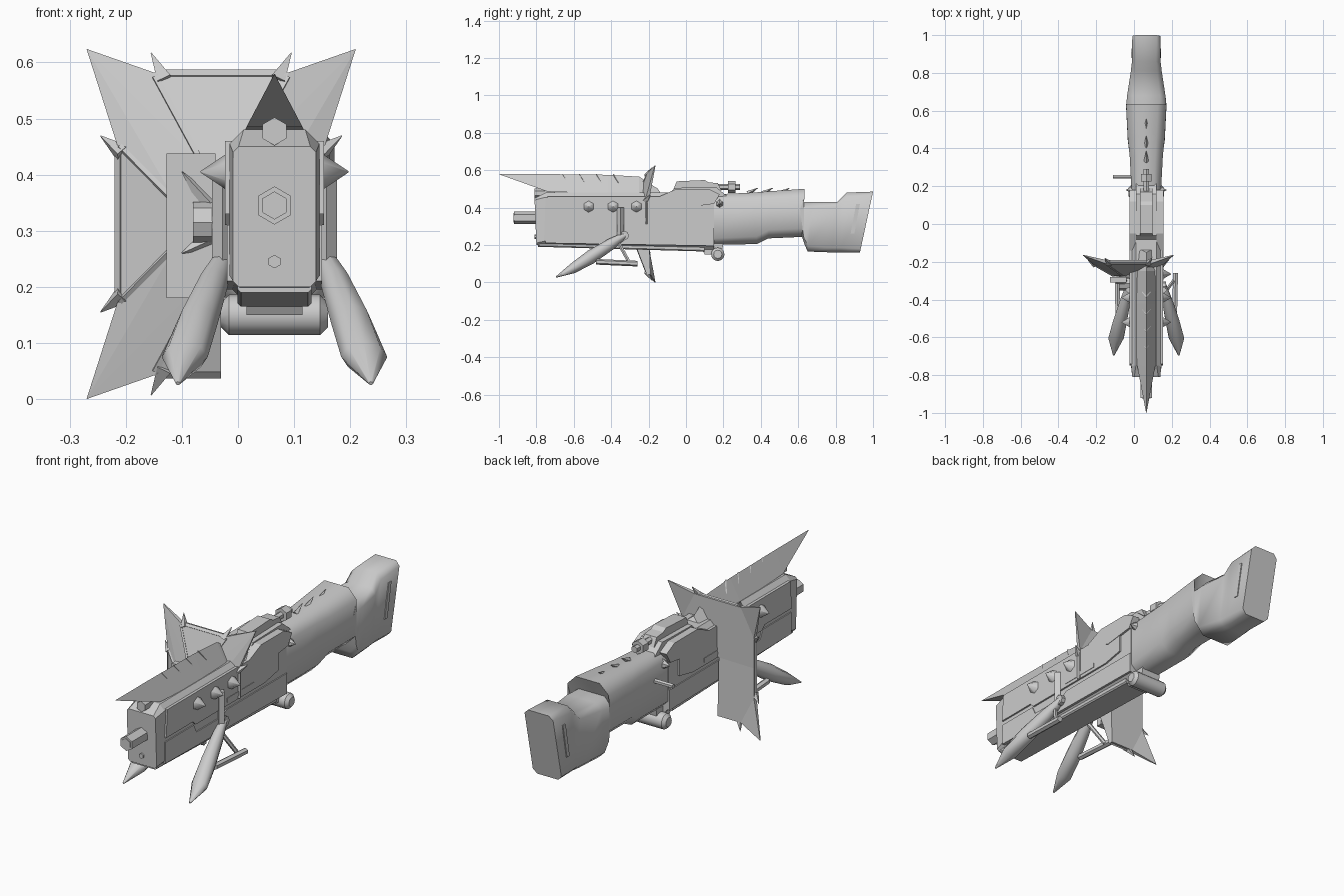
import bpy, math
from mathutils import Vector

CX = 0.065  # centre line of the gun
grey = bpy.data.materials.new("steel_grey")
grey.diffuse_color = (0.6, 0.6, 0.6, 1)


def mesh(name, verts, faces, smooth=0):
    me = bpy.data.meshes.new(name)
    me.from_pydata([tuple(v) for v in verts], [], faces)
    ob = bpy.data.objects.new(name, me)
    bpy.context.collection.objects.link(ob)
    me.materials.append(grey)
    bpy.context.view_layer.objects.active = ob
    for o in bpy.context.selected_objects:
        o.select_set(False)
    ob.select_set(True)
    bpy.ops.object.mode_set(mode='EDIT')
    bpy.ops.mesh.select_all(action='SELECT')
    bpy.ops.mesh.normals_make_consistent(inside=False)
    bpy.ops.object.mode_set(mode='OBJECT')
    if smooth:
        bpy.ops.object.shade_smooth_by_angle(angle=math.radians(smooth))
    return ob


def loft(name, rings, smooth=0):
    """Skin closed rings of equal length and cap both ends."""
    n = len(rings[0])
    verts = [v for r in rings for v in r]
    faces = [tuple(range(n)), tuple(range((len(rings) - 1) * n, len(rings) * n))]
    for k in range(len(rings) - 1):
        for i in range(n):
            j = (i + 1) % n
            faces.append((k * n + i, k * n + j, (k + 1) * n + j, (k + 1) * n + i))
    return mesh(name, verts, faces, smooth)


def rod(name, a, b, r1, r2=None, n=6, smooth=0):
    """Straight prism or cone between two points."""
    a, b = Vector(a), Vector(b)
    r2 = r1 if r2 is None else r2
    d = (b - a).normalized()
    up = Vector((0, 0, 1)) if abs(d.z) < 0.9 else Vector((0, 1, 0))
    u = d.cross(up).normalized()
    v = u.cross(d)

    def ring(c, r):
        return [c + r * (v * math.cos(t * math.tau / n) + u * math.sin(t * math.tau / n)) for t in range(n)]
    return loft(name, [ring(a, r1), ring(b, r2)], smooth)


def plate(name, x0, x1, profile):
    """Extrude a (y, z) profile along x."""
    return loft(name, [[(x, y, z) for y, z in profile] for x in (x0, x1)])


def section(yb, yt, z0, z1, w, c):
    """Chamfered ring; yb and yt let the ring lean."""
    pts = [(-w + c, z0), (w - c, z0), (w, z0 + c), (w, z1 - c), (w - c, z1), (-w + c, z1), (-w, z1 - c), (-w, z0 + c)]
    return [(CX + x, yb + (yt - yb) * (z - z0) / (z1 - z0), z) for x, z in pts]


# Main receiver, sloping front and belly
loft("receiver", [section(-0.80, -0.81, 0.20, 0.45, 0.074, 0.010),
                  section(-0.76, -0.75, 0.195, 0.48, 0.080, 0.025),
                  section(0.15, 0.15, 0.175, 0.48, 0.080, 0.025)])
loft("belly_plate", [section(-0.79, -0.79, 0.19, 0.23, 0.066, 0.006),
                     section(0.10, 0.10, 0.165, 0.22, 0.066, 0.006)])

# Stock with swollen middle and stepped butt
loft("stock", [section(0.14, 0.14, 0.20, 0.47, 0.076, 0.035),
               section(0.38, 0.36, 0.205, 0.48, 0.088, 0.04),
               section(0.44, 0.46, 0.235, 0.488, 0.098, 0.045),
               section(0.62, 0.635, 0.243, 0.50, 0.107, 0.045),
               section(0.635, 0.605, 0.20, 0.43, 0.107, 0.04),
               section(0.65, 0.68, 0.165, 0.43, 0.102, 0.03),
               section(0.78, 0.81, 0.16, 0.43, 0.082, 0.025),
               section(0.82, 0.86, 0.16, 0.48, 0.076, 0.025),
               section(0.93, 1.00, 0.16, 0.485, 0.074, 0.02)], smooth=62)

# Side armour, mirrored
for s, side in ((-1, "left"), (1, "right")):
    X = lambda d: CX + s * d
    plate("upper_panel_" + side, X(0.07), X(0.088),
          [(-0.75, 0.33), (-0.55, 0.33), (-0.53, 0.31), (-0.02, 0.31), (0.08, 0.33), (0.08, 0.46), (-0.74, 0.46)])
    plate("lower_panel_" + side, X(0.07), X(0.085),
          [(-0.75, 0.21), (0.15, 0.195), (0.15, 0.29), (-0.30, 0.29), (-0.33, 0.27), (-0.52, 0.27), (-0.54, 0.31), (-0.75, 0.31)])
    plate("rear_panel_" + side, X(0.055), X(0.09),
          [(-0.14, 0.46), (0.0, 0.40), (0.15, 0.42), (0.18, 0.47), (0.12, 0.50), (-0.05, 0.50)])
    plate("side_rail_" + side, X(0.075), X(0.090), [(-0.3, 0.325), (-0.1, 0.325), (-0.1, 0.345), (-0.3, 0.345)])
    for y in (-0.52, -0.39, -0.265):
        rod("side_spike_" + side, (X(0.08), y, 0.405), (X(0.132), y, 0.405), 0.036, 0.001, smooth=62)
    rod("rear_side_spike_" + side, (X(0.07), 0.18, 0.42), (X(0.108), 0.18, 0.42), 0.025, 0.001)
    plate("butt_rib_" + side, X(0.07), X(0.079), [(0.88, 0.26), (0.90, 0.26), (0.93, 0.42), (0.91, 0.42)])

    # Folding leg: hanger, pivot, blade shaped leg, brace and bar
    rod("leg_hanger_" + side, (X(0.093), -0.35, 0.24), (X(0.093), -0.35, 0.40), 0.018, n=4)
    rod("leg_pivot_" + side, (X(0.075), -0.33, 0.25), (X(0.105), -0.33, 0.25), 0.025, n=8)
    path = [(0.090, -0.32, 0.255, 0.016, 0.014), (0.110, -0.40, 0.205, 0.028, 0.028),
            (0.138, -0.51, 0.135, 0.037, 0.034), (0.160, -0.605, 0.075, 0.041, 0.025),
            (0.172, -0.695, 0.028, 0.004, 0.003)]
    rings = []
    for dx, y, z, rx, rz in path:
        rings.append([(X(dx + rx * math.cos(t * math.tau / 8)),
                       y - 0.45 * rz * math.sin(t * math.tau / 8),
                       z + rz * math.sin(t * math.tau / 8)) for t in range(8)])
    loft("leg_" + side, rings, smooth=62)
    rod("leg_brace_" + side, (X(0.10), -0.36, 0.21), (X(0.145), -0.30, 0.10), 0.010)
    rod("leg_bar_" + side, (X(0.15), -0.48, 0.11), (X(0.155), -0.26, 0.10), 0.015)

# Muzzle parts
rod("barrel", (CX, -0.92, 0.345), (CX, -0.79, 0.345), 0.034)
rod("barrel_bore", (CX, -0.923, 0.345), (CX, -0.90, 0.345), 0.025)
rod("lower_bolt", (CX, -0.81, 0.245), (CX, -0.79, 0.245), 0.012)
rod("upper_bolt", (CX, -0.81, 0.477), (CX, -0.70, 0.477), 0.025)

# Top fin: gabled blade running to a forward point
loft("top_fin", [[(CX - 0.002, -0.995, 0.576), (CX + 0.002, -0.995, 0.576), (CX, -1.0, 0.579)],
                 [(CX - 0.05, -0.74, 0.485), (CX + 0.05, -0.74, 0.485), (CX, -0.76, 0.579)],
                 [(CX - 0.055, -0.42, 0.475), (CX + 0.055, -0.42, 0.475), (CX, -0.42, 0.575)],
                 [(CX - 0.055, -0.25, 0.465), (CX + 0.055, -0.25, 0.465), (CX, -0.25, 0.565)],
                 [(CX - 0.04, -0.13, 0.47), (CX + 0.04, -0.13, 0.47), (CX, -0.15, 0.50)]])
for y in (-0.66, -0.57, -0.48, -0.39):
    rod("fin_notch", (CX, y + 0.03, 0.53), (CX, y, 0.579), 0.025, 0.001, n=4)

# Rear sight housing, knob and stock barbs
plate("sight_base", CX - 0.055, CX + 0.055, [(-0.10, 0.46), (-0.06, 0.505), (0.16, 0.51), (0.22, 0.46)])
plate("sight_housing", CX - 0.032, CX + 0.032,
      [(-0.07, 0.49), (-0.05, 0.54), (0.10, 0.547), (0.12, 0.535), (0.17, 0.53), (0.19, 0.49)])
rod("sight_knob", (CX, 0.225, 0.51), (CX, 0.265, 0.51), 0.032)
rod("sight_shaft", (CX, 0.15, 0.51), (CX, 0.29, 0.51), 0.016)
for y in (0.36, 0.44, 0.53):
    rod("stock_barb", (CX, y - 0.03, 0.475), (CX, y + 0.025, 0.505), 0.014, 0.001, n=4)

# Cross cylinder with bevelled ends, its mount, and the left side handle
loft("cross_cylinder", [[(x, 0.17 + r * math.sin(t * math.tau / 12), 0.15 + r * math.cos(t * math.tau / 12))
                         for t in range(12)]
                        for x, r in ((-0.03, 0.022), (-0.016, 0.036), (0.146, 0.036), (0.16, 0.022))], smooth=35)
plate("cross_cylinder_mount", CX - 0.05, CX + 0.05, [(0.10, 0.15), (0.19, 0.15), (0.20, 0.21), (0.07, 0.20)])
rod("side_handle", (-0.11, 0.25, 0.37), (0.0, 0.25, 0.37), 0.011)

# Shield bracket on the left side
plate("shield_bracket", -0.127, -0.04, [(-0.31, 0.18), (-0.28, 0.18), (-0.28, 0.438), (-0.31, 0.438)])
rod("shield_hub", (-0.08, -0.315, 0.315), (-0.015, -0.315, 0.315), 0.036, n=8)
for z, tip in ((0.345, 0.405), (0.285, 0.26)):
    rod("hub_spike", (-0.05, -0.30, z), (-0.10, -0.315, tip), 0.02, 0.001, n=4)

# Shield: three faceted quarters of a shallow dish with corner horns
SX, SZ = -0.03, 0.312
for sx, sz in ((-1, 1), (-1, -1), (1, 1)):
    P = lambda dx, y, dz: (SX + sx * dx, y, SZ + sz * dz)
    front = [P(0, -0.28, 0), P(0.078, -0.275, 0), P(0.078, -0.275, 0.035), P(0.03, -0.275, 0.10), P(0, -0.275, 0.10),
             P(0.185, -0.215, 0), P(0.185, -0.215, 0.14), P(0.24, -0.167, 0.312),
             P(0.12, -0.21, 0.27), P(0, -0.21, 0.27)]
    rim = [5, 6, 7, 8, 9]
    back = [P(0.185, -0.195, 0), P(0.185, -0.195, 0.14), P(0.24, -0.163, 0.312),
            P(0.12, -0.19, 0.27), P(0, -0.19, 0.27), P(0, -0.20, 0)]
    faces = [(0, 1, 2, 3, 4), (1, 5, 6, 2), (2, 6, 7), (2, 7, 3), (3, 7, 8), (3, 8, 9, 4),
             (10, 11, 13, 14, 15), (11, 12, 13), (0, 1, 5, 10, 15), (0, 4, 9, 14, 15)]
    faces += [(rim[i], rim[i + 1], 11 + i, 10 + i) for i in range(4)]
    mesh("shield_quarter", front + back, faces)
    rod("shield_side_edge", P(0.18, -0.21, 0), P(0.18, -0.21, 0.14), 0.010, n=4)
    rod("shield_end_edge", P(0, -0.205, 0.265), P(0.115, -0.205, 0.265), 0.010, n=4)
    rod("shield_side_rib", P(0.180, -0.215, 0.138), P(0.078, -0.273, 0.035), 0.007, n=4)
    rod("shield_end_rib", P(0.118, -0.210, 0.262), P(0.03, -0.273, 0.10), 0.007, n=4)
    rod("shield_side_spike", P(0.175, -0.215, 0.125), P(0.215, -0.19, 0.157), 0.018, 0.001, n=4)
    rod("shield_end_spike", P(0.10, -0.21, 0.255), P(0.125, -0.18, 0.305), 0.018, 0.001, n=4)
